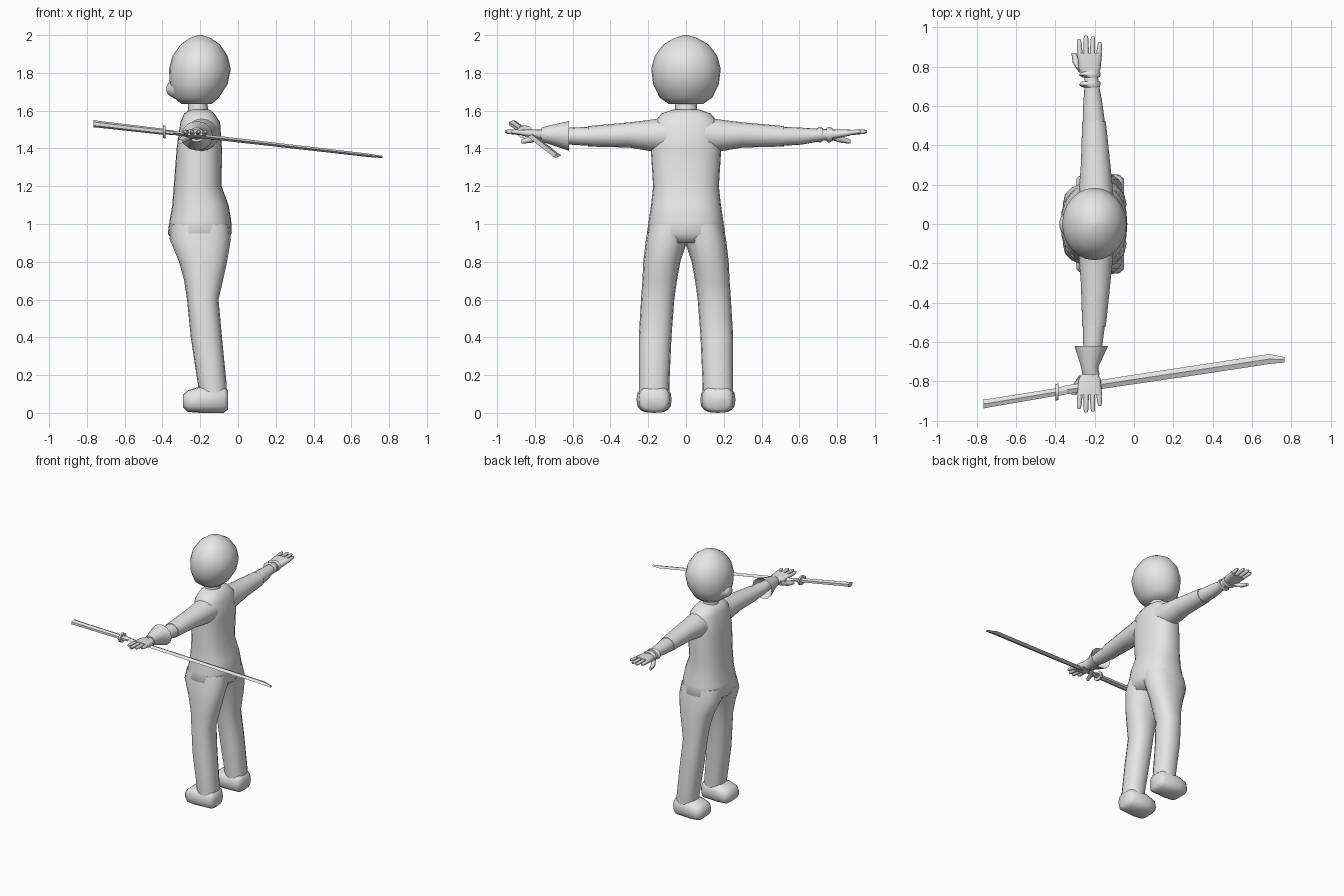
import bpy
import bmesh
from math import cos, sin, pi, radians, copysign

default_cube = bpy.data.objects.get("Cube")
if default_cube:
    bpy.data.objects.remove(default_cube, do_unlink=True)

# One plain clay colour for everything
clay = bpy.data.materials.new("light_grey")
clay.use_nodes = True
clay.diffuse_color = (0.8, 0.8, 0.8, 1)
clay.node_tree.nodes["Principled BSDF"].inputs["Base Color"].default_value = clay.diffuse_color


def superpower(value, squareness):
    """Signed power used to make an ellipse slightly boxy."""
    return copysign(abs(value) ** (2 / squareness), value)


def loft(name, axis, rings, sides=16, squareness=2.0, side=1, angle=50):
    """Skin oval rings along an axis.

    Each ring is (position, low_a, high_a, low_b, high_b), where a and b are
    the two remaining axes in x, y, z order. side=-1 mirrors the part in y.
    """
    bm = bmesh.new()
    loops = []
    for position, low_a, high_a, low_b, high_b in rings:
        loop = []
        for i in range(sides):
            turn = 2 * pi * (i + 0.5 * (sides == 6)) / sides
            a = (low_a + high_a) / 2 + (high_a - low_a) / 2 * superpower(cos(turn), squareness)
            b = (low_b + high_b) / 2 + (high_b - low_b) / 2 * superpower(sin(turn), squareness)
            point = [a, b]
            point.insert("xyz".index(axis), position)
            point[1] *= side
            loop.append(bm.verts.new(point))
        loops.append(loop)
    for lower, upper in zip(loops, loops[1:]):
        for i in range(sides):
            j = (i + 1) % sides
            bm.faces.new((lower[i], lower[j], upper[j], upper[i]))
    bm.faces.new(loops[0])
    bm.faces.new(loops[-1])
    bmesh.ops.recalc_face_normals(bm, faces=bm.faces)

    mesh = bpy.data.meshes.new(name)
    bm.to_mesh(mesh)
    bm.free()
    mesh.materials.append(clay)
    part = bpy.data.objects.new(name, mesh)
    bpy.context.collection.objects.link(part)
    bpy.ops.object.select_all(action="DESELECT")
    part.select_set(True)
    bpy.context.view_layer.objects.active = part
    bpy.ops.object.shade_smooth_by_angle(angle=radians(angle))
    return part


def symmetric(rings):
    """Expand (position, low_x, high_x, half_width) to full rings."""
    return [(z, back, front, -half, half) for z, back, front, half in rings]


# Head with a small muzzle, and the neck
loft("head", "z", symmetric([
    (1.635, -.30, -.14, .09),
    (1.67, -.34, -.1, .14),
    (1.74, -.362, -.055, .174),
    (1.82, -.365, -.038, .184),
    (1.89, -.347, -.055, .166),
    (1.95, -.305, -.095, .12),
    (1.985, -.255, -.145, .06),
    (2, -.21, -.19, .01),
]), sides=24, angle=70)
loft("muzzle", "x", [
    (-.378, -.015, .015, 1.7, 1.73),
    (-.37, -.04, .04, 1.685, 1.745),
    (-.33, -.075, .075, 1.66, 1.78),
], sides=12)
loft("neck", "z", symmetric([
    (1.54, -.27, -.15, .065),
    (1.66, -.262, -.165, .055),
]))

# Torso from the shoulders down to the crotch
loft("torso", "z", symmetric([
    (1.605, -.25, -.15, .07),
    (1.585, -.285, -.125, .13),
    (1.54, -.305, -.095, .168),
    (1.4, -.325, -.085, .187),
    (1.2, -.34, -.087, .174),
    (1.1, -.348, -.05, .185),
    (1.02, -.362, -.036, .197),
    (.95, -.372, -.034, .207),
    (.9, -.34, -.06, .17),
]), sides=24, squareness=2.4, angle=70)

for side, label in ((1, "rear"), (-1, "near")):
    # Leg and rounded foot
    loft(label + "_leg", "z", [
        (1, -.355, -.045, -.05, .197),
        (.92, -.362, -.038, -.01, .212),
        (.8, -.312, -.058, .03, .226),
        (.7, -.285, -.08, .048, .231),
        (.6, -.27, -.103, .062, .238),
        (.4, -.25, -.085, .077, .25),
        (.15, -.212, -.06, .088, .25),
        (.05, -.2, -.06, .09, .25),
    ], squareness=2.3, side=side, angle=70)
    loft(label + "_foot", "x", [
        (-.052, .11, .23, .02, .12),
        (-.075, .085, .25, 0, .14),
        (-.2, .076, .262, 0, .14),
        (-.265, .083, .255, .005, .12),
        (-.292, .11, .23, .03, .095),
    ], squareness=2.8, side=side)

    # Sleeve, then a slightly slimmer forearm
    loft(label + "_sleeve", "y", [
        (.1, -.285, -.1, 1.38, 1.565),
        (.2, -.278, -.11, 1.388, 1.55),
        (.3, -.27, -.12, 1.405, 1.538),
        (.52, -.263, -.143, 1.41, 1.518),
    ], side=side)
    loft(label + "_forearm", "y", [
        (.5, -.26, -.146, 1.413, 1.515),
        (.61, -.258, -.16, 1.42, 1.51),
        (.72, -.25, -.18, 1.44, 1.503),
        (.78, -.252, -.185, 1.45, 1.5),
    ], side=side)

    # Palm, four fingers and a lowered thumb
    loft(label + "_palm", "y", [
        (.75, -.255, -.185, 1.45, 1.495),
        (.79, -.282, -.17, 1.452, 1.5),
        (.87, -.288, -.162, 1.468, 1.5),
    ], squareness=3, side=side)
    for finger, tip in enumerate((.94, .958, .952, .925)):
        x = -.273 + finger * .031
        spread = (finger - 1.5) * .004
        loft(f"{label}_finger_{finger + 1}", "y", [
            (.85, x - .014, x + .014, 1.468, 1.497),
            (tip - .015, x + spread - .012, x + spread + .012, 1.477, 1.5),
            (tip, x + spread - .007, x + spread + .007, 1.482, 1.497),
        ], sides=8, side=side)
    loft(label + "_thumb", "y", [
        (.77, -.28, -.235, 1.445, 1.485),
        (.82, -.312, -.275, 1.43, 1.465),
        (.87, -.318, -.294, 1.425, 1.448),
    ], sides=8, side=side)

# Twin wrist band on one arm
for band, y in enumerate((.695, .745)):
    loft(f"wrist_band_{band + 1}", "y", [
        (y, -.262, -.175, 1.438, 1.508),
        (y + .012, -.28, -.17, 1.43, 1.515),
        (y + .03, -.265, -.172, 1.44, 1.508),
    ], sides=12)

# Flared hollow cuff on the sword arm
loft("flared_cuff", "y", [
    (.765, -.262, -.175, 1.435, 1.51),
    (.73, -.268, -.182, 1.425, 1.52),
    (.62, -.302, -.132, 1.388, 1.545),
    (.64, -.285, -.15, 1.405, 1.53),
    (.7, -.25, -.18, 1.44, 1.5),
], sides=12, side=-1)


# Long curved sword resting in the hand
def sword_ring(x, y, half_width, half_height):
    z = 1.443 - .115 * x
    return (x, y - half_width, y + half_width, z - half_height, z + half_height)


def sword_part(name, stations, sides):
    loft(name, "x", [sword_ring(*s) for s in stations], sides=sides, angle=30)


sword_part("sword_handle", [
    (-.765, -.914, .027, .019),
    (-.735, -.91, .025, .018),
    (-.39, -.853, .022, .016),
], 6)
sword_part("sword_guard", [
    (-.398, -.855, .042, .034),
    (-.384, -.853, .042, .034),
], 12)
sword_part("blade_collar", [
    (-.39, -.853, .025, .013),
    (-.34, -.843, .025, .012),
], 6)
sword_part("sword_blade", [
    (-.36, -.845, .022, .011),
    (0, -.79, .024, .011),
    (.35, -.738, .025, .01),
    (.69, -.686, .025, .009),
    (.765, -.69, .014, .006),
], 4)
